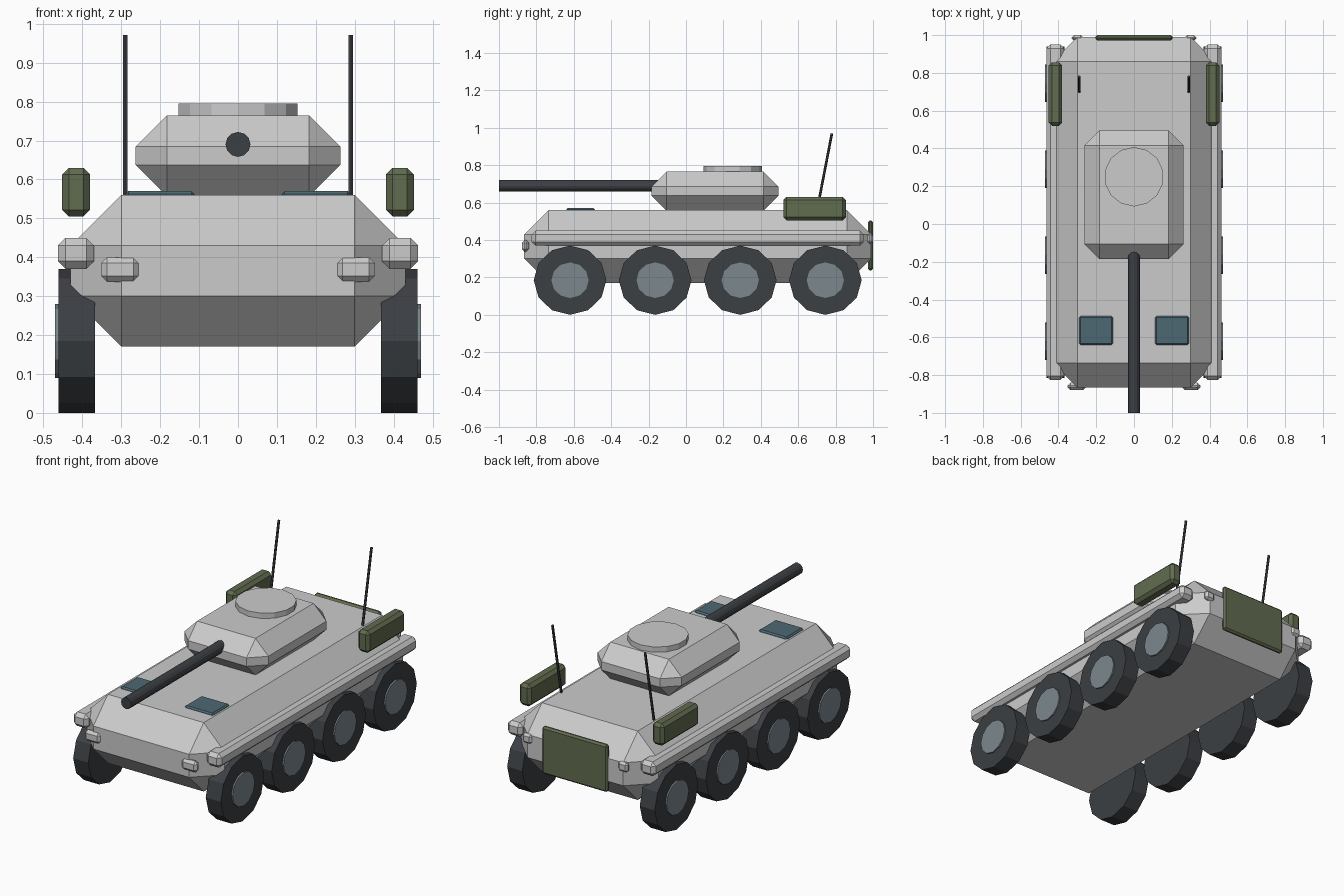
import bpy
import math
from mathutils import Vector

if "Cube" in bpy.data.objects:
    bpy.data.objects.remove(bpy.data.objects["Cube"])


def material(name, rgb):
    m = bpy.data.materials.new(name)
    m.diffuse_color = (*rgb, 1)
    m.use_nodes = True
    m.node_tree.nodes["Principled BSDF"].inputs["Base Color"].default_value = m.diffuse_color
    return m


RUBBER = material("rubber", (0.045, 0.05, 0.057))
STEEL = material("steel", (0.20, 0.245, 0.27))
OLIVE = material("olive", (0.12, 0.15, 0.08))
GLASS = material("blue_glass", (0.075, 0.14, 0.17))


def finish(ob, name, mat):
    ob.name = name
    if mat:
        ob.data.materials.append(mat)
    return ob


def box(name, lo, hi, bevel, mat=None):
    """Chamfered box between two corners."""
    lo, hi = Vector(lo), Vector(hi)
    bpy.ops.mesh.primitive_cube_add(size=1, location=(lo + hi) / 2)
    ob = bpy.context.object
    for v in ob.data.vertices:
        v.co = v.co * (hi - lo)
    mod = ob.modifiers.new("chamfer", "BEVEL")
    mod.width, mod.segments, mod.limit_method = bevel, 1, "NONE"
    return finish(ob, name, mat)


def rod(name, a, b, radius, sides, mat=None):
    """Cylinder from point a to point b."""
    a, b = Vector(a), Vector(b)
    d = b - a
    bpy.ops.mesh.primitive_cylinder_add(vertices=sides, radius=radius, depth=d.length,
                                        location=(a + b) / 2)
    ob = bpy.context.object
    ob.rotation_euler = d.to_track_quat("Z", "Y").to_euler()
    return finish(ob, name, mat)


def pair(name, lo, hi, bevel, mat=None):
    """Box on the +x side plus its mirror image."""
    box(name + "_right", lo, hi, bevel, mat)
    box(name + "_left", (-hi[0], lo[1], lo[2]), (-lo[0], hi[1], hi[2]), bevel, mat)


# Hull and turret
box("hull", (-0.43, -0.865, 0.17), (0.43, 0.99, 0.56), 0.13)
box("turret", (-0.263, -0.185, 0.557), (0.263, 0.495, 0.765), 0.08)
rod("commander_hatch", (0, 0.25, 0.75), (0, 0.25, 0.795), 0.157, 14)
rod("gun_barrel", (0, -0.1, 0.69), (0, -1.0, 0.69), 0.032, 12, RUBBER)

# Side fenders, storage bins, driver hatches
pair("fender", (0.37, -0.825, 0.37), (0.463, 0.95, 0.45), 0.02)
pair("storage_bin", (0.38, 0.52, 0.505), (0.452, 0.855, 0.63), 0.017, OLIVE)
pair("driver_hatch", (0.112, -0.64, 0.55), (0.29, -0.487, 0.57), 0.008, GLASS)

# Lights and rear door
pair("headlight", (0.254, -0.878, 0.337), (0.352, -0.84, 0.40), 0.015)
pair("tail_light", (0.27, 0.97, 0.38), (0.33, 1.0, 0.435), 0.012)
box("rear_door", (-0.205, 0.972, 0.237), (0.205, 1.0, 0.505), 0.01, OLIVE)

# Wheels and antennas on both sides
for side, s in (("right", 1), ("left", -1)):
    for i in range(4):
        y = -0.62 + 0.455 * i
        for part, x0, x1, r, mat in (("tyre", 0.368, 0.462, 0.185, RUBBER),
                                     ("hub", 0.40, 0.47, 0.095, STEEL)):
            bpy.ops.mesh.primitive_cylinder_add(vertices=12, radius=r, depth=x1 - x0,
                                                location=(s * (x0 + x1) / 2, y, 0.185),
                                                rotation=(0, math.pi / 2, 0))
            ob = finish(bpy.context.object, f"{part}_{side}_{i + 1}", mat)
            ob.scale = (1, 1.05, 1)
    rod(f"antenna_{side}", (s * 0.29, 0.70, 0.555), (s * 0.29, 0.78, 0.97), 0.007, 6, RUBBER)
